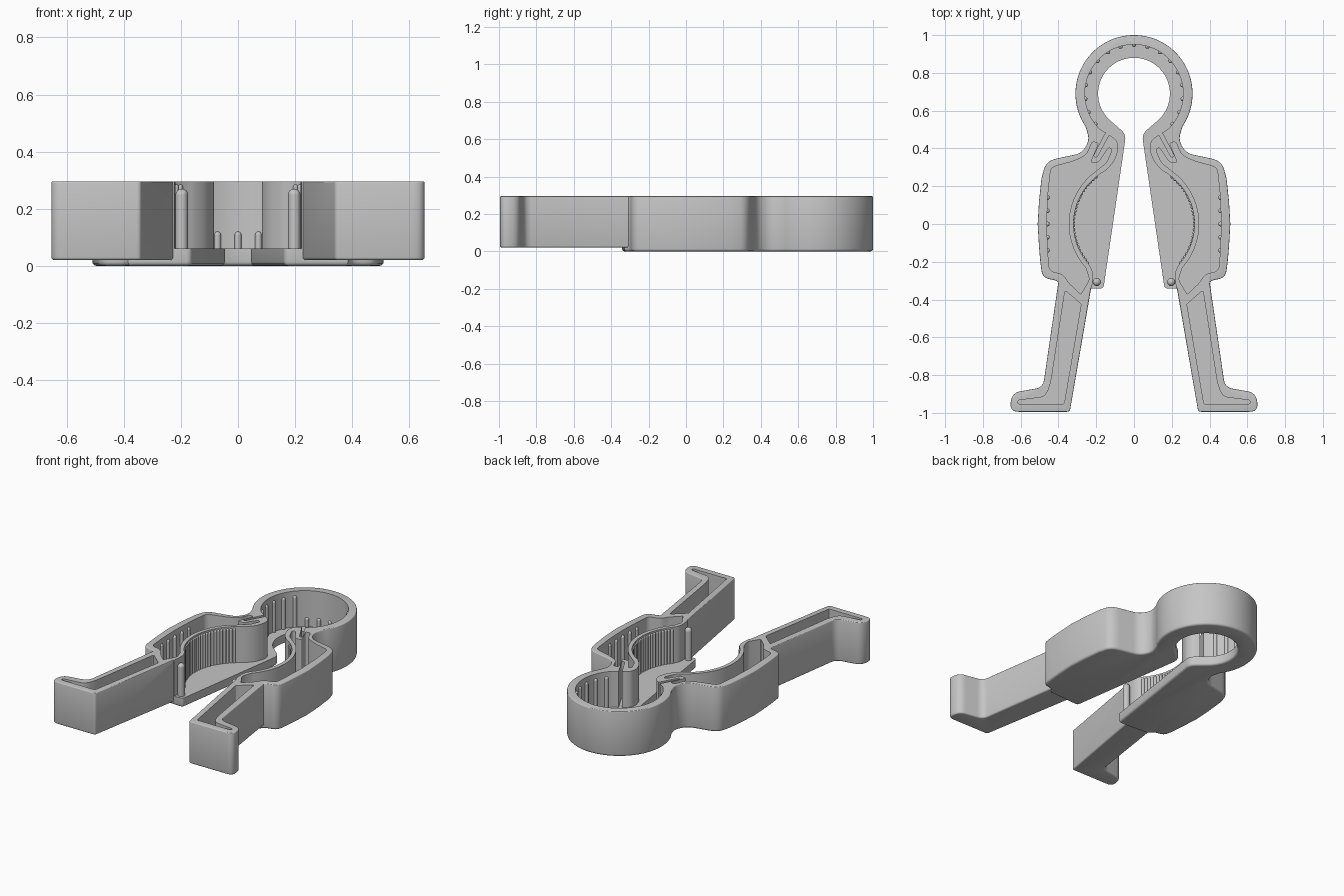
import bpy
import bmesh
from math import sin, cos, radians
from mathutils import Vector, Matrix

cube = bpy.data.objects.get("Cube")
if cube:
    bpy.data.objects.remove(cube, do_unlink=True)

plastic = bpy.data.materials.new("light_grey_plastic")
plastic.use_nodes = True
GREY = (0.56, 0.56, 0.56, 1)
plastic.diffuse_color = GREY
plastic.node_tree.nodes["Principled BSDF"].inputs["Base Color"].default_value = GREY

TOP = 0.295
FLOOR = 0.06
RING_Y = 0.69


def arc(cy, r, start, end, n):
    """Points along an arc centred on the mid line."""
    steps = [radians(start + (end - start) * i / n) for i in range(n + 1)]
    return [(r * cos(a), cy + r * sin(a)) for a in steps]


def rounded(points):
    """Round every corner that carries a third value, its setback."""
    out = []
    for i, p in enumerate(points):
        c = Vector(p[:2])
        if len(p) == 2:
            out.append(c)
            continue
        before = Vector(points[i - 1][:2]) - c
        after = Vector(points[(i + 1) % len(points)][:2]) - c
        a = c + before.normalized() * min(p[2], before.length * 0.48)
        b = c + after.normalized() * min(p[2], after.length * 0.48)
        for k in range(7):
            t = k / 6
            out.append(a * (1 - t) ** 2 + c * 2 * t * (1 - t) + b * t * t)
    return out


def flip(points):
    return [Vector((-p[0], p[1])) for p in reversed(points)]


def finish(name, bm):
    mesh = bpy.data.meshes.new(name)
    bmesh.ops.recalc_face_normals(bm, faces=bm.faces)
    bm.to_mesh(mesh)
    bm.free()
    mesh.materials.append(plastic)
    obj = bpy.data.objects.new(name, mesh)
    bpy.context.collection.objects.link(obj)
    return obj


def prism(name, loops, z0, z1, low=0, high=0):
    """Extrude closed outlines, softening the bottom and top rims."""
    bm = bmesh.new()
    for loop in loops:
        verts = [bm.verts.new((p[0], p[1], z0)) for p in loop]
        face = bm.faces.new(verts)
        new = bmesh.ops.extrude_face_region(bm, geom=[face])["geom"]
        for v in new:
            if isinstance(v, bmesh.types.BMVert):
                v.co.z = z1
    bmesh.ops.recalc_face_normals(bm, faces=bm.faces)
    for z, size in ((z0, low), (z1, high)):
        if size:
            rim = [e for e in bm.edges if all(abs(v.co.z - z) < 1e-5 for v in e.verts)]
            bmesh.ops.bevel(bm, geom=rim, offset=size, segments=3, profile=0.5,
                            affect='EDGES', clamp_overlap=False)
    return finish(name, bm)


def combine(target, tool, operation):
    mod = target.modifiers.new("combine", 'BOOLEAN')
    mod.operation = operation
    mod.solver = 'EXACT'
    mod.object = tool
    bpy.context.view_layer.objects.active = target
    bpy.ops.object.modifier_apply(modifier=mod.name)
    bpy.data.objects.remove(tool, do_unlink=True)


def both(points):
    loop = rounded(points)
    return [loop, flip(loop)]


def bridged(points):
    """Half outline starting and ending on the mid line, closed by its mirror."""
    half = rounded(points)
    return [half + flip(half)[1:-1]]


# Ring and torso block
body_half = (
    arc(RING_Y, 0.31, 90, -34, 36)
    + [(0.235, 0.445, 0.04), (0.275, 0.375, 0.04), (0.465, 0.335, 0.06),
       (0.49, 0.24), (0.503, 0.12), (0.51, 0), (0.503, -0.12), (0.496, -0.2),
       (0.485, -0.285, 0.045), (0.405, -0.3, 0.03), (0.385, -0.33),
       (0.212, -0.342, 0.02), (0.162, -0.342, 0.02), (0.042, 0.475, 0.035)]
    + arc(RING_Y, 0.19, -46, 90, 32))
clamp = prism("clamp_body", bridged(body_half), 0, TOP, 0.014, 0.005)

# Legs with outward feet
leg = [(0.215, -0.27), (0.395, -0.27), (0.482, -0.865, 0.04),
       (0.645, -0.893, 0.045), (0.66, -0.994, 0.05), (0.34, -0.994, 0.015)]
combine(clamp, prism("legs", both(leg), 0.02, TOP, 0.01, 0.005), 'UNION')

# Open area inside the ring and between the jaws
opening = (
    arc(RING_Y, 0.26, 90, -46, 36)
    + [(0.09, 0.445, 0.025), (0.082, 0.395, 0.02), (0.105, 0.33, 0.03)]
    + arc(0, 0.32, 62, -42, 36)
    + [(0.218, -0.25, 0.02), (0.219, -0.3), (0.225, -0.36), (0.1, -0.38), (0, -0.38)])
combine(clamp, prism("opening", bridged(opening), FLOOR, 0.4), 'DIFFERENCE')

# Torso pockets that wrap around the spring slot
torso_pocket = (
    [(0.222, 0.435, 0.012), (0.25, 0.365, 0.03), (0.32, 0.332, 0.03),
     (0.44, 0.3, 0.03), (0.456, 0.15), (0.462, 0), (0.456, -0.15),
     (0.448, -0.25, 0.03), (0.375, -0.265, 0.03), (0.345, -0.312, 0.01),
     (0.282, -0.372, 0.006), (0.235, -0.295, 0.02)]
    + arc(0, 0.345, -42, 53, 32)
    + [(0.145, 0.325, 0.02), (0.115, 0.395, 0.012), (0.135, 0.405, 0.012),
       (0.188, 0.325, 0.015), (0.232, 0.325, 0.015), (0.188, 0.43, 0.012)])
combine(clamp, prism("torso_pockets", both(torso_pocket), FLOOR, 0.4), 'DIFFERENCE')

# Spring slots at the neck
slot = [(0.125, 0.485), (0.198, 0.352, 0.01), (0.214, 0.36, 0.01), (0.143, 0.495)]
combine(clamp, prism("slots", both(slot), FLOOR, 0.4), 'DIFFERENCE')

# Leg pockets
leg_pocket = [(0.28, -0.425, 0.006), (0.365, -0.35, 0.015), (0.442, -0.85, 0.04),
              (0.47, -0.915, 0.03), (0.615, -0.933, 0.012), (0.615, -0.952, 0.01),
              (0.37, -0.952, 0.005)]
combine(clamp, prism("leg_pockets", both(leg_pocket), FLOOR + 0.02, 0.4), 'DIFFERENCE')


def rod(bm, x, y, r, height):
    """Round-topped vertical rod, rooted in the floor."""
    base = FLOOR - 0.02
    bmesh.ops.create_cone(bm, cap_ends=True, segments=12, radius1=r, radius2=r,
                          depth=height - r - base,
                          matrix=Matrix.Translation((x, y, (height - r + base) / 2)))
    bmesh.ops.create_uvsphere(bm, u_segments=12, v_segments=8, radius=r,
                              matrix=Matrix.Translation((x, y, height - r)))


def rods(name, spots, r):
    bm = bmesh.new()
    for x, y, height in spots:
        rod(bm, x, y, r, height)
    return finish(name, bm)


# Ring ribs, short at the back and tall at the sides
ring_spots = []
for i in range(-8, 9):
    a = radians(90 + i * 16)
    ring_spots.append((0.26 * cos(a), RING_Y + 0.26 * sin(a), 0.12 if abs(i) < 3 else 0.265))
parts = [clamp, rods("ring_ribs", ring_spots, 0.012)]

# Torso ribs, jaw teeth and end pegs on both sides
torso_spots, teeth_spots, peg_spots = [], [], []
for side in (-1, 1):
    torso_spots += [(side * 0.459, i * 0.07, 0.265) for i in range(-2, 3)]
    teeth_spots += [(side * x, y, 0.285) for x, y in arc(0, 0.321, 51, -40, 26)]
    peg_spots.append((side * 0.197, -0.307, 0.27))
parts.append(rods("torso_ribs", torso_spots, 0.013))
parts.append(rods("jaw_teeth", teeth_spots, 0.009))
parts.append(rods("end_pegs", peg_spots, 0.022))

# Smooth curved walls, keep rims sharp
bpy.ops.object.select_all(action='DESELECT')
for obj in parts:
    obj.select_set(True)
bpy.context.view_layer.objects.active = clamp
bpy.ops.object.shade_smooth_by_angle(angle=radians(32))
